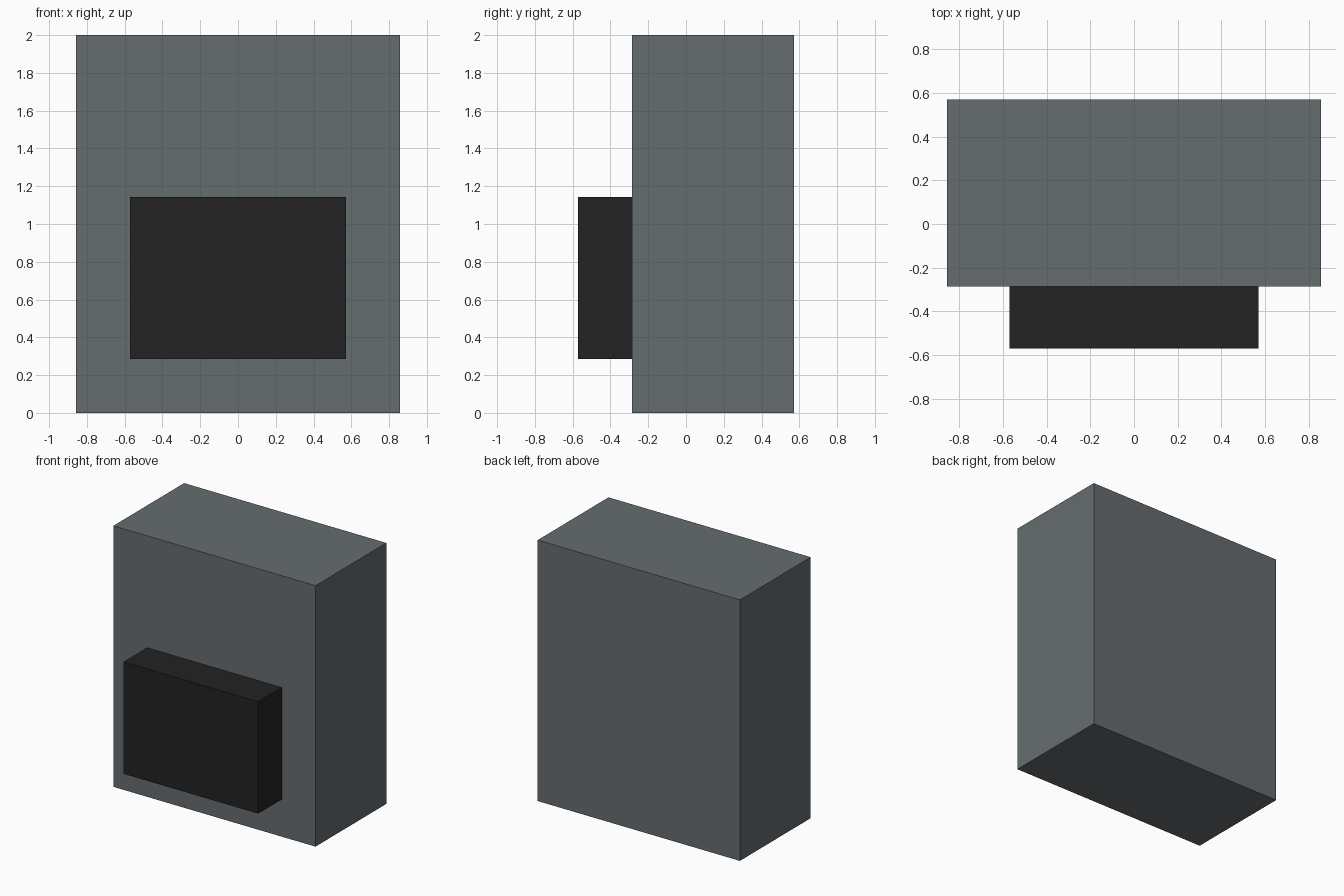
import bpy

if "Cube" in bpy.data.objects:
    bpy.data.objects.remove(bpy.data.objects["Cube"])

U = 2 / 7  # the model is laid out on a grid of sevenths of its height


def material(name, color):
    mat = bpy.data.materials.new(name)
    mat.diffuse_color = (*color, 1)
    mat.use_nodes = True
    mat.node_tree.nodes["Principled BSDF"].inputs["Base Color"].default_value = mat.diffuse_color
    return mat


def box(name, low, high, mat):
    """Axis-aligned box between two corners given in grid units."""
    center = [(a + b) / 2 * U for a, b in zip(low, high)]
    bpy.ops.mesh.primitive_cube_add(size=1, location=center)
    obj = bpy.context.object
    obj.name = name
    obj.scale = [(b - a) * U for a, b in zip(low, high)]
    bpy.ops.object.transform_apply(location=False, rotation=False, scale=True)
    obj.data.materials.append(mat)
    return obj


slate_grey = material("slate grey", (0.133, 0.150, 0.159))
near_black = material("near black", (0.016, 0.016, 0.016))

# Main upright block
box("main_body", (-3, -1, 0), (3, 2, 7), slate_grey)
# Smaller block standing out from the lower front
box("front_pocket", (-2, -2, 1), (2, -1, 4), near_black)
